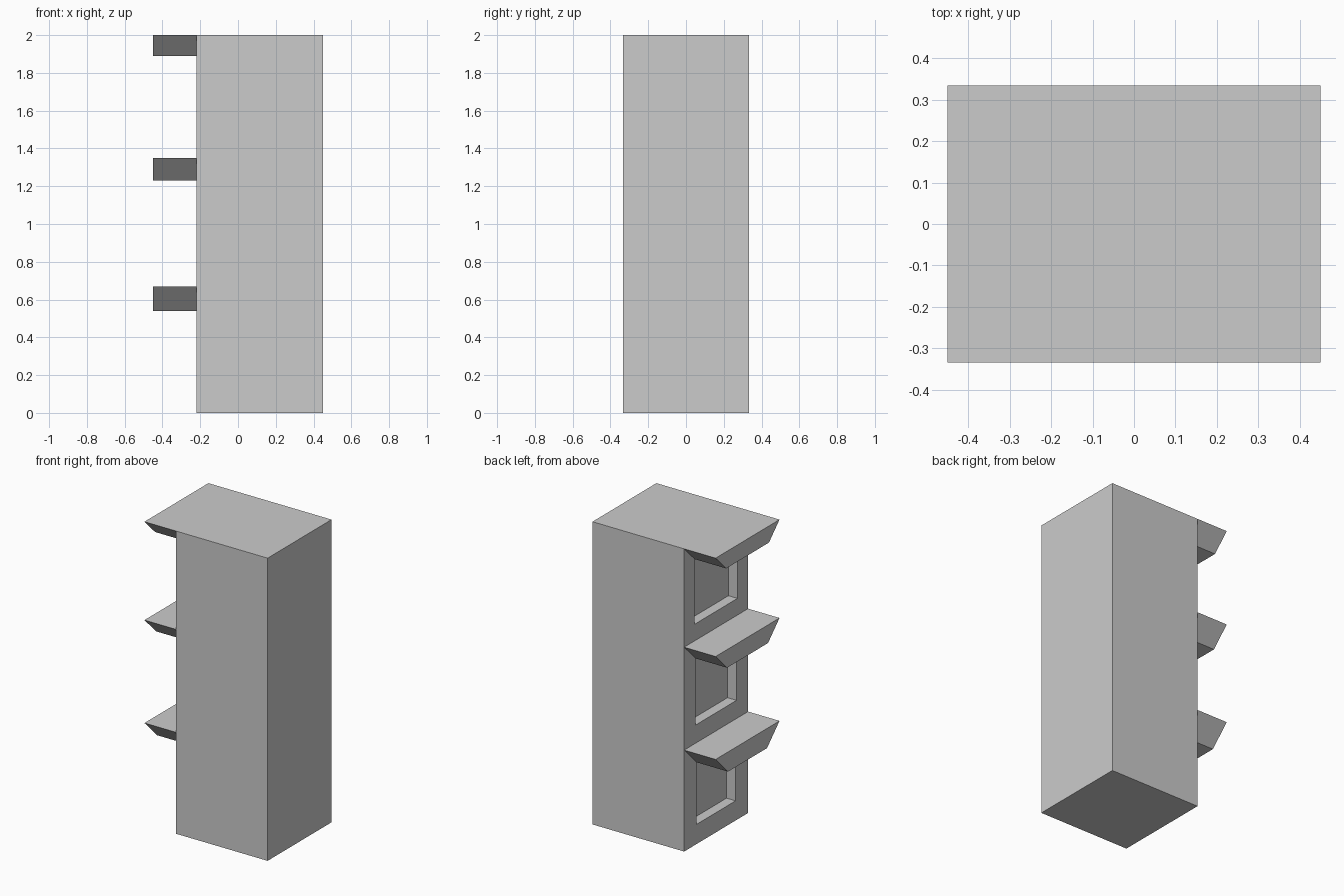
import bpy
import bmesh
import math
from mathutils import Matrix, Vector

cube = bpy.data.objects.get("Cube")
if cube:
    bpy.data.objects.remove(cube, do_unlink=True)

# One plain grey for the whole model
GREY = (0.6, 0.6, 0.6, 1.0)
mat = bpy.data.materials.new("plain grey")
mat.use_nodes = True
mat.diffuse_color = GREY
mat.node_tree.nodes["Principled BSDF"].inputs["Base Color"].default_value = GREY

X_BACK, X_FACE = 0.45, -0.22
DEPTH, HEIGHT = 0.667, 2.0
LEDGE_REACH, RECESS_DEPTH = 0.23, 0.066
DIVIDERS = (0.67, 1.35)
FRAME_WIDTHS = (0.13, 0.12, 0.11)   # lowest bay first


def push(bm, face, distance):
    """Extrude one face along x and return the moved face."""
    moved = bmesh.ops.extrude_discrete_faces(bm, faces=[face])["faces"][0]
    bmesh.ops.translate(bm, verts=moved.verts, vec=(distance, 0, 0))
    return moved


# Tall body
bm = bmesh.new()
size = Matrix.Diagonal((X_BACK - X_FACE, DEPTH, HEIGHT, 1))
place = Matrix.Translation(((X_BACK + X_FACE) / 2, 0, HEIGHT / 2))
bmesh.ops.create_cube(bm, size=1, matrix=place @ size)

# Split the body into three bays
for z in DIVIDERS:
    bmesh.ops.bisect_plane(bm, geom=bm.verts[:] + bm.edges[:] + bm.faces[:],
                           plane_co=(0, 0, z), plane_no=(0, 0, 1))
bm.normal_update()
bays = sorted((f for f in bm.faces if f.normal.x < -0.9),
              key=lambda f: f.calc_center_median().z)

# Each bay: mitred frame, sunken panel, and the top rail drawn out as a ledge
for bay, width in zip(bays, FRAME_WIDTHS):
    rim = bmesh.ops.inset_individual(bm, faces=[bay], thickness=width,
                                     use_even_offset=True)["faces"]
    rails = [f for f in rim if f != bay]
    top_rail = max(rails, key=lambda f: f.calc_center_median().z)
    push(bm, bay, RECESS_DEPTH)
    push(bm, top_rail, -LEDGE_REACH)

# Merge flat regions and tidy normals
bmesh.ops.remove_doubles(bm, verts=bm.verts[:], dist=0.0005)
bmesh.ops.dissolve_limit(bm, angle_limit=math.radians(1),
                         verts=bm.verts[:], edges=bm.edges[:])
bmesh.ops.recalc_face_normals(bm, faces=bm.faces[:])

mesh = bpy.data.meshes.new("body_with_ledges")
bm.to_mesh(mesh)
bm.free()
mesh.materials.append(mat)
body = bpy.data.objects.new("body_with_ledges", mesh)
bpy.context.collection.objects.link(body)
